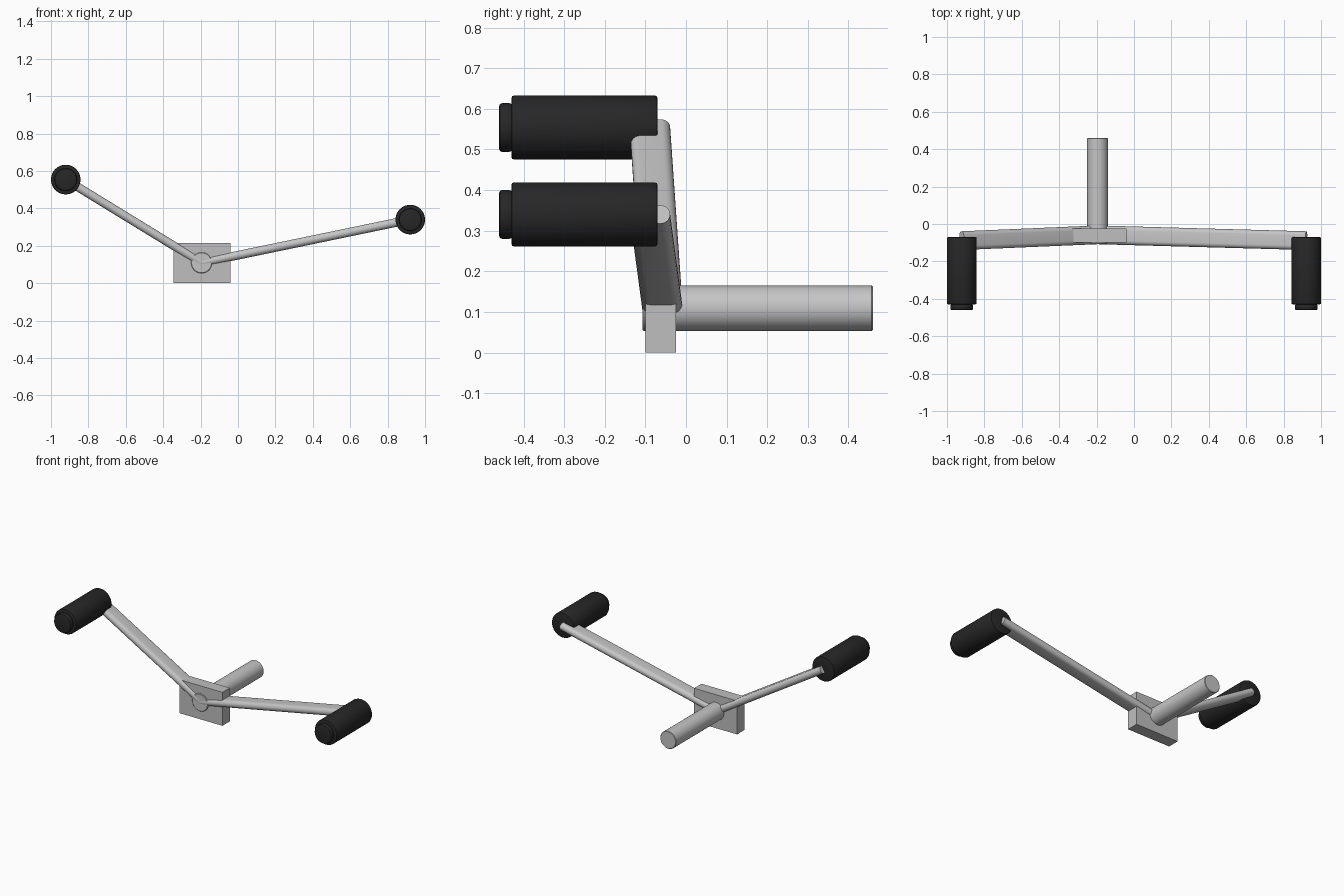
import bpy, bmesh, math
from mathutils import Vector

if "Cube" in bpy.data.objects:
    bpy.data.objects.remove(bpy.data.objects["Cube"])


def material(name, value):
    m = bpy.data.materials.new(name)
    m.diffuse_color = (value, value, value, 1)
    m.use_nodes = True
    m.node_tree.nodes["Principled BSDF"].inputs["Base Color"].default_value = m.diffuse_color
    return m


STEEL = material("light steel", 0.56)
PLATE = material("plate grey", 0.52)
RUBBER = material("black rubber", 0.02)


def finish(name, bm, mat, smooth=True):
    bmesh.ops.recalc_face_normals(bm, faces=bm.faces)
    me = bpy.data.meshes.new(name)
    bm.to_mesh(me)
    bm.free()
    me.materials.append(mat)
    ob = bpy.data.objects.new(name, me)
    bpy.context.collection.objects.link(ob)
    if smooth:
        bpy.ops.object.select_all(action='DESELECT')
        ob.select_set(True)
        bpy.context.view_layer.objects.active = ob
        bpy.ops.object.shade_smooth_by_angle(angle=math.radians(40))
    return ob


def loft(name, rings, mat):
    """Skin a list of closed point rings and cap both ends."""
    bm = bmesh.new()
    loops = [[bm.verts.new(p) for p in ring] for ring in rings]
    n = len(loops[0])
    for a, b in zip(loops, loops[1:]):
        for i in range(n):
            j = (i + 1) % n
            bm.faces.new((a[i], a[j], b[j], b[i]))
    bm.faces.new(loops[0])
    bm.faces.new(loops[-1])
    return finish(name, bm, mat)


def lathe_y(name, x, z, profile, mat, n=48):
    """Round part along y from (y, radius) pairs."""
    rings = [[(x + r * math.cos(2 * math.pi * i / n), y, z + r * math.sin(2 * math.pi * i / n))
              for i in range(n)] for y, r in profile]
    return loft(name, rings, mat)


def flat_arm(name, start, end, width=0.1, thick=0.046):
    """Straight flat bar with rounded edges."""
    start, end = Vector(start), Vector(end)
    d = (end - start).normalized()
    u = (Vector((0, 1, 0)) - d * d.y).normalized()
    v = d.cross(u)
    r = thick / 2
    section = []
    for side, base in ((1, -math.pi / 2), (-1, math.pi / 2)):
        for k in range(13):
            a = base + math.pi * k / 12
            section.append(u * (side * (width / 2 - r) + r * math.cos(a)) + v * (r * math.sin(a)))
    return loft(name, [[p + s for s in section] for p in (start, end)], STEEL)


# mounting plate
bm = bmesh.new()
bmesh.ops.create_cube(bm, size=1)
for vert in bm.verts:
    vert.co = Vector((-0.192 + vert.co.x * 0.304, -0.0625 + vert.co.y * 0.075, 0.107 + vert.co.z * 0.214))
finish("mounting_plate", bm, PLATE, smooth=False)

# axle
PX, PZ = -0.195, 0.109
lathe_y("axle", PX, PZ, [(-0.107, 0.053), (-0.104, 0.056), (0.457, 0.056), (0.46, 0.053)], STEEL)

# two arms, each ending in a grip with a stepped end cap
for side, x, z in (("left", -0.921, 0.554), ("right", 0.921, 0.340)):
    flat_arm(side + "_arm", (PX, -0.058, PZ), (x, -0.089, z))
    lathe_y(side + "_grip", x, z, [(-0.43, 0.072), (-0.428, 0.077), (-0.423, 0.079),
                                   (-0.077, 0.079), (-0.072, 0.077), (-0.07, 0.072)], RUBBER)
    lathe_y(side + "_end_cap", x, z, [(-0.46, 0.053), (-0.458, 0.058), (-0.453, 0.06),
                                      (-0.435, 0.06), (-0.43, 0.058), (-0.425, 0.055)], RUBBER)
